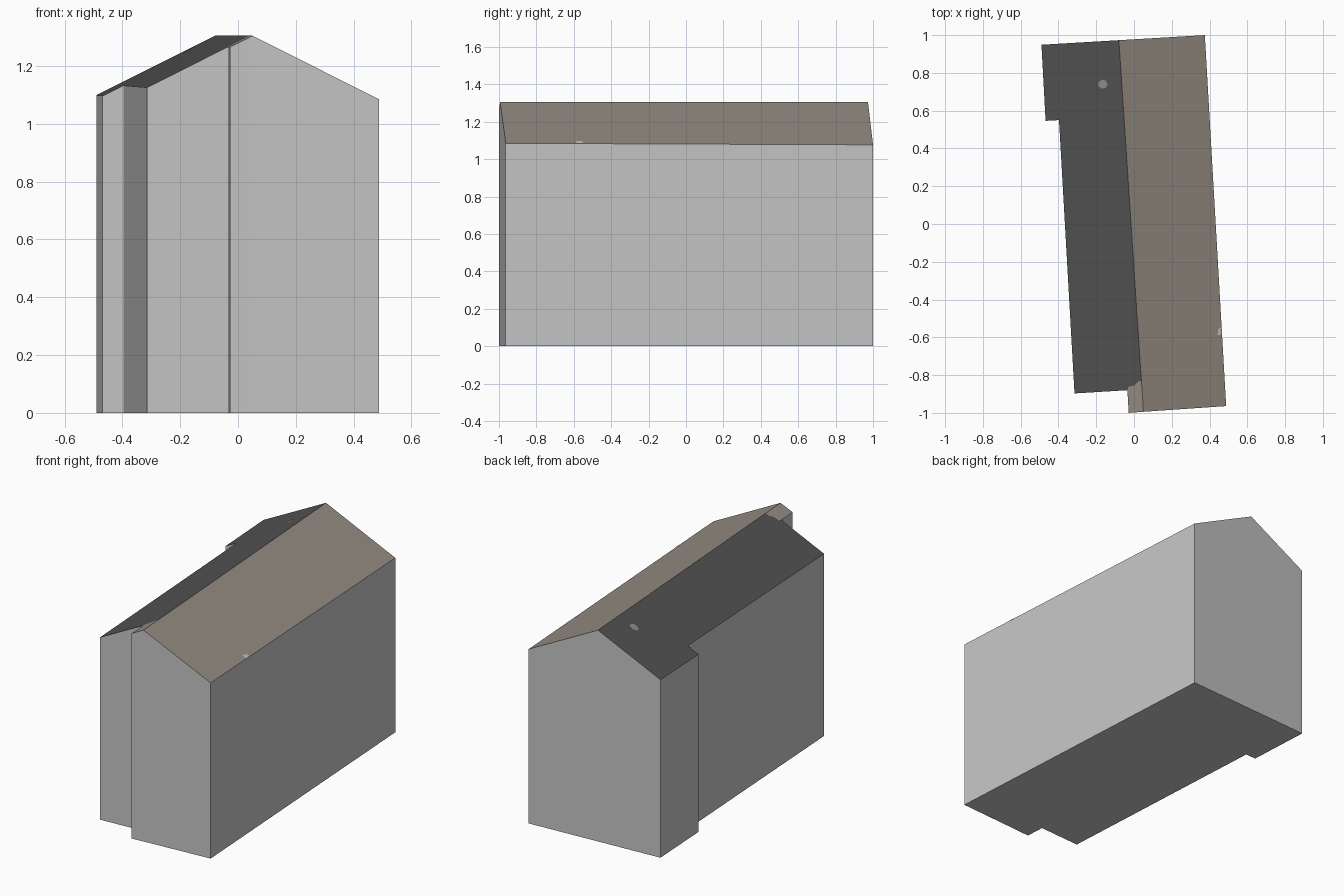
import bpy
import math

if "Cube" in bpy.data.objects:
    bpy.data.objects.remove(bpy.data.objects["Cube"])

RIDGE_Z = 1.305
SLOPE = 0.5
R_BACK, R_FRONT = (-0.08, 0.973), (0.05, -0.994)


def ridge_x(y):
    t = (y - R_BACK[1]) / (R_FRONT[1] - R_BACK[1])
    return R_BACK[0] + t * (R_FRONT[0] - R_BACK[0])


def on_roof(p, lift=0.0):
    """Point on the pitched roof above a plan position."""
    return (p[0], p[1], RIDGE_Z - SLOPE * abs(p[0] - ridge_x(p[1])) + lift)


def material(name, rgb):
    m = bpy.data.materials.new(name)
    m.diffuse_color = (*rgb, 1)
    m.use_nodes = True
    m.node_tree.nodes["Principled BSDF"].inputs["Base Color"].default_value = m.diffuse_color
    return m


def mesh_object(name, verts, faces, mat):
    me = bpy.data.meshes.new(name)
    me.from_pydata(verts, [], faces)
    me.materials.append(mat)
    me.update()
    ob = bpy.data.objects.new(name, me)
    bpy.context.collection.objects.link(ob)
    return ob


def roof_face(name, outline, mat, lift=0.0):
    return mesh_object(name, [on_roof(p, lift) for p in outline],
                       [list(range(len(outline)))], mat)


wall_grey = material("wall grey", (0.56, 0.56, 0.56))
tile_brown = material("roof brown", (0.30, 0.265, 0.225))
slate_dark = material("roof dark grey", (0.085, 0.085, 0.085))

# Plan outline, counter-clockwise from the back left corner
left_side = [(-0.49, 0.949), (-0.468, 0.546), (-0.397, 0.55),
             (-0.315, -0.897), (-0.035, -0.88)]
front_left = (-0.028, -1.0)
front_right, back_right = (0.488, -0.964), (0.375, 1.0)
plan = left_side + [front_left, R_FRONT, front_right, back_right, R_BACK]

# Walls with gables, and the floor
n = len(plan)
verts = [(x, y, 0) for x, y in plan] + [on_roof(p) for p in plan]
faces = [(i, (i + 1) % n, n + (i + 1) % n, n + i) for i in range(n)]
faces.append(list(reversed(range(n))))
mesh_object("walls", verts, faces, wall_grey)

# Roof slopes, the dark one ending at a ragged colour edge
edge = [(-0.03, -0.862), (0.0, -0.855), (0.02, -0.835), (ridge_x(-0.83), -0.83)]
roof_face("left_roof", left_side + edge + [R_BACK], slate_dark)
roof_face("front_roof_strip",
          [left_side[-1], front_left, R_FRONT] + edge[::-1], tile_brown)
roof_face("right_roof", [R_FRONT, front_right, back_right, R_BACK], tile_brown)

# Small patches on the roof
spot = [(-0.165 + 0.026 * math.cos(i * math.tau / 7),
         0.74 + 0.024 * math.sin(i * math.tau / 7)) for i in range(7)]
roof_face("roof_spot", spot, tile_brown, 0.003)
roof_face("eave_patch", [(0.442, -0.59), (0.464, -0.585), (0.461, -0.55),
                         (0.446, -0.555)], wall_grey, 0.003)
